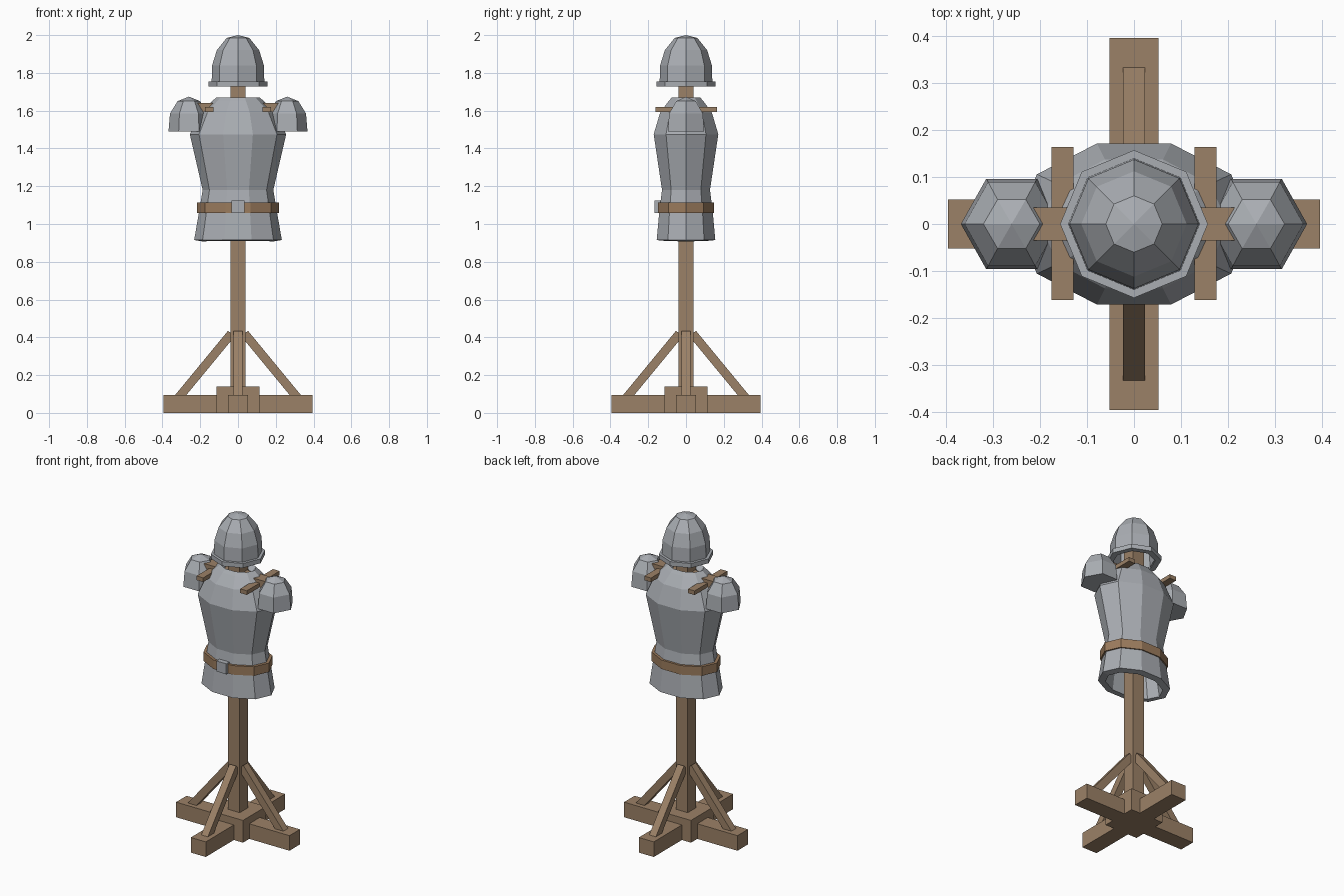
import bpy, bmesh, math
from mathutils import Vector

cube = bpy.data.objects.get("Cube")
if cube:
    bpy.data.objects.remove(cube, do_unlink=True)


def material(name, rgb):
    m = bpy.data.materials.new(name)
    m.use_nodes = True
    col = (*rgb, 1.0)
    m.diffuse_color = col
    m.node_tree.nodes["Principled BSDF"].inputs["Base Color"].default_value = col
    return m


wood = material("wood", (0.33, 0.22, 0.135))
leather = material("leather", (0.33, 0.20, 0.11))
steel = material("steel", (0.40, 0.42, 0.45))


def finish(name, bm, mat):
    bmesh.ops.recalc_face_normals(bm, faces=bm.faces)
    me = bpy.data.meshes.new(name)
    bm.to_mesh(me)
    bm.free()
    me.materials.append(mat)
    ob = bpy.data.objects.new(name, me)
    bpy.context.scene.collection.objects.link(ob)
    return ob


def box(name, lo, hi, mat):
    """Axis-aligned box between two corners."""
    bm = bmesh.new()
    bmesh.ops.create_cube(bm, size=1)
    lo, hi = Vector(lo), Vector(hi)
    for v in bm.verts:
        v.co = (lo + hi) / 2 + v.co * (hi - lo)
    return finish(name, bm, mat)


def beam(name, a, b, width, mat):
    """Square bar running from point a to point b."""
    a, b = Vector(a), Vector(b)
    bm = bmesh.new()
    bmesh.ops.create_cube(bm, size=1)
    bmesh.ops.scale(bm, vec=(width, width, (b - a).length), verts=bm.verts)
    ob = finish(name, bm, mat)
    ob.location = (a + b) / 2
    ob.rotation_euler = (b - a).to_track_quat("Z", "Y").to_euler()
    return ob


def loft(name, sides, rings, mat, cx=0.0, apex=None, cap=False, closed=False):
    """Faceted shell through elliptical rings of (z, x radius, y radius)."""
    bm = bmesh.new()
    loops = []
    for z, rx, ry in rings:
        angles = [math.tau * i / sides for i in range(sides)]
        loops.append([bm.verts.new((cx + rx * math.cos(t), ry * math.sin(t), z))
                      for t in angles])
    pairs = list(zip(loops, loops[1:]))
    if closed:
        pairs.append((loops[-1], loops[0]))
    for low, high in pairs:
        for i in range(sides):
            j = (i + 1) % sides
            bm.faces.new((low[i], low[j], high[j], high[i]))
    if cap:
        bm.faces.new(loops[0])
    if apex is not None:
        tip = bm.verts.new((cx, 0, apex))
        for i in range(sides):
            bm.faces.new((loops[-1][i], loops[-1][(i + 1) % sides], tip))
    return finish(name, bm, mat)


def thicken(ob, amount):
    mod = ob.modifiers.new("thickness", "SOLIDIFY")
    mod.thickness = amount
    mod.offset = -1
    mod.use_even_offset = True


# Cross-shaped foot and post
box("base_beam_side", (-0.395, -0.052, 0), (0.395, 0.052, 0.095), wood)
box("base_beam_front", (-0.052, -0.395, 0), (0.052, 0.395, 0.095), wood)
box("base_block", (-0.115, -0.115, 0), (0.115, 0.115, 0.14), wood)
box("post", (-0.04, -0.04, 0.001), (0.04, 0.04, 1.8), wood)

# Four diagonal braces
for label, dx, dy in (("left", 1, 0), ("right", -1, 0), ("front", 0, -1), ("back", 0, 1)):
    beam(label + "_brace", (0.33 * dx, 0.33 * dy, 0.062),
         (0.035 * dx, 0.035 * dy, 0.42), 0.046, wood)

# Crossarm and shoulder bars
box("crossarm", (-0.26, -0.035, 1.58), (0.26, 0.035, 1.64), wood)
for label, s in (("left", 1), ("right", -1)):
    box(label + "_shoulder_bar", (s * 0.152 - 0.023, -0.162, 1.594),
        (s * 0.152 + 0.023, 0.164, 1.62), wood)

# Breastplate: a hollow ten-sided shell
DEPTH = math.sin(math.radians(72))
profile = [(0.915, 0.232, 0.155), (1.06, 0.207, 0.142), (1.18, 0.187, 0.127),
           (1.475, 0.255, 0.171), (1.59, 0.2, 0.137), (1.65, 0.137, 0.092),
           (1.67, 0.115, 0.075)]
torso = loft("breastplate", 10, [(z, x, y / DEPTH) for z, x, y in profile], steel)
thicken(torso, 0.04)

# Belt and buckle
belt_rings = [(1.058, 0.217, 0.149), (1.115, 0.217, 0.149),
              (1.115, 0.18, 0.12), (1.058, 0.18, 0.12)]
loft("belt", 10, [(z, x, y / DEPTH) for z, x, y in belt_rings], leather, closed=True)
box("buckle", (-0.034, -0.166, 1.058), (0.034, -0.135, 1.124), steel)

# Shoulder guards
for label, s in (("left", 1), ("right", -1)):
    loft(label + "_shoulder_guard", 6,
         [(1.49, 0.108, 0.111), (1.585, 0.1, 0.103), (1.65, 0.06, 0.06)],
         steel, cx=s * 0.26, apex=1.674, cap=True)

# Helmet dome and brim
dome = loft("helmet_dome", 8, [(1.735, 0.14, 0.14), (1.84, 0.137, 0.137),
                               (1.92, 0.112, 0.112), (1.985, 0.06, 0.06)],
            steel, apex=2.0)
thicken(dome, 0.02)
loft("helmet_brim", 8, [(1.727, 0.157, 0.157), (1.755, 0.157, 0.157),
                        (1.755, 0.122, 0.122), (1.727, 0.122, 0.122)],
     steel, closed=True)
